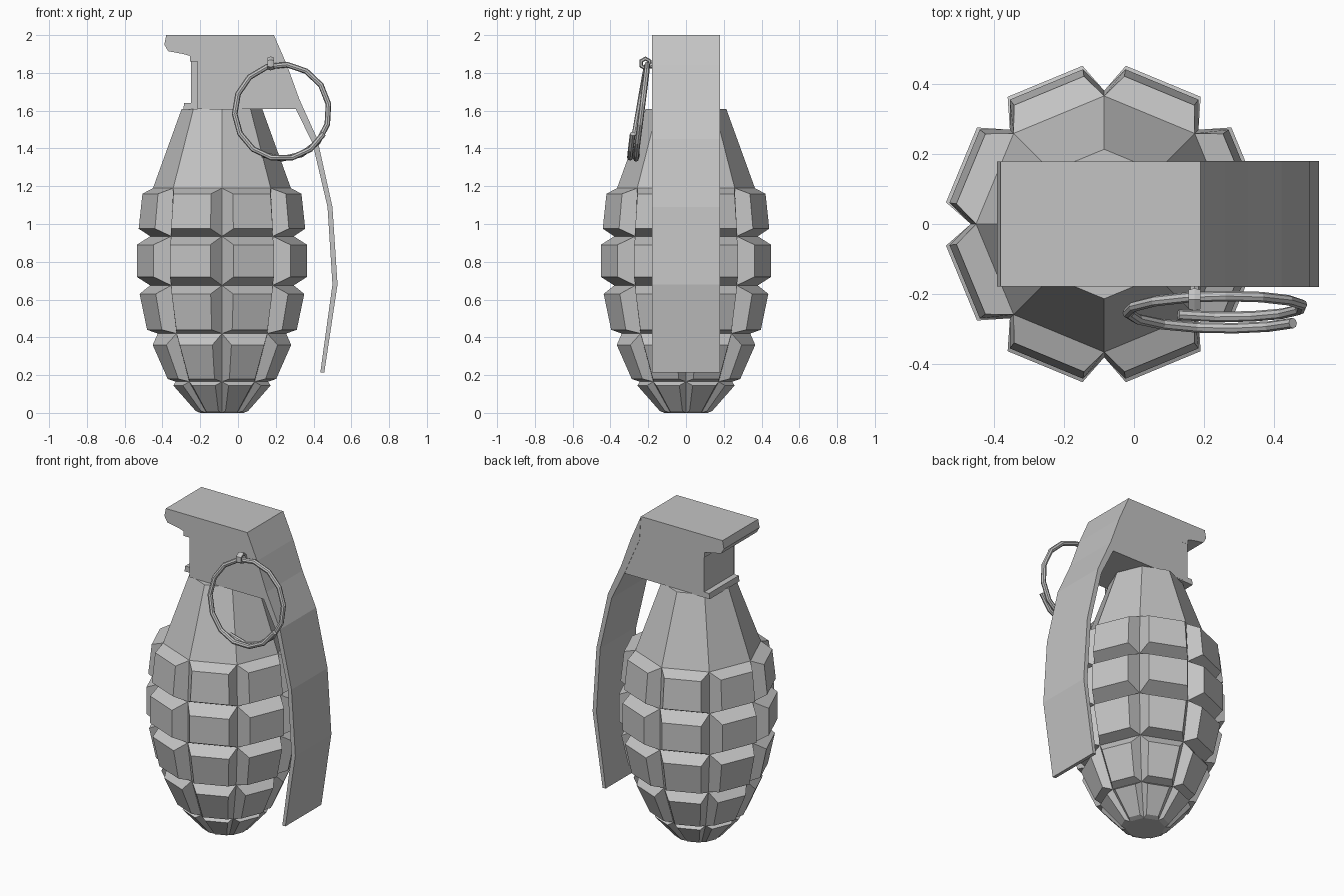
import bpy
import bmesh
from math import sin, cos, radians
from mathutils import Vector

cube = bpy.data.objects.get("Cube")
if cube:
    bpy.data.objects.remove(cube)

grey = bpy.data.materials.new("plain grey")
grey.use_nodes = True
color = (0.55, 0.55, 0.55, 1)
grey.diffuse_color = color
grey.node_tree.nodes["Principled BSDF"].inputs["Base Color"].default_value = color

CENTER_X = -0.085
SIDES = 8
STEP = 360 / SIDES


def add_object(name, bm):
    bmesh.ops.recalc_face_normals(bm, faces=bm.faces)
    mesh = bpy.data.meshes.new(name)
    bm.to_mesh(mesh)
    bm.free()
    mesh.materials.append(grey)
    obj = bpy.data.objects.new(name, mesh)
    bpy.context.collection.objects.link(obj)
    return obj


def polar(angle, radius, z):
    a = radians(angle)
    return Vector((CENTER_X + radius * cos(a), radius * sin(a), z))


def extrude_profile(name, points, y0, y1):
    """Solid slab from a side outline in x and z."""
    bm = bmesh.new()
    face = bm.faces.new([bm.verts.new((x, y0, z)) for x, z in points])
    out = bmesh.ops.extrude_face_region(bm, geom=[face])
    moved = [v for v in out["geom"] if isinstance(v, bmesh.types.BMVert)]
    bmesh.ops.translate(bm, verts=moved, vec=(0, y1 - y0, 0))
    return add_object(name, bm)


def sweep_tube(name, path, radius, sides):
    """Capped round tube along a list of points."""
    bm = bmesh.new()
    rings = []
    for i, p in enumerate(path):
        t = (path[min(i + 1, len(path) - 1)] - path[max(i - 1, 0)]).normalized()
        u = t.cross(Vector((0, 1, 0))).normalized()
        v = t.cross(u)
        rings.append([bm.verts.new(p + radius * (u * cos(radians(a)) + v * sin(radians(a))))
                      for a in (360 * k / sides for k in range(sides))])
    for r0, r1 in zip(rings, rings[1:]):
        for k in range(sides):
            n = (k + 1) % sides
            bm.faces.new((r0[k], r0[n], r1[n], r1[k]))
    bm.faces.new(rings[0])
    bm.faces.new(rings[-1])
    return add_object(name, bm)


# Body: groove rings (z, radius) with a raised plate in each cell
grooves = [(1.19, 0.365), (0.935, 0.38), (0.675, 0.38), (0.42, 0.34), (0.165, 0.245), (0, 0.115)]
plates = [((1.16, 0.425), (0.975, 0.445)), ((0.89, 0.455), (0.72, 0.455)),
          ((0.63, 0.44), (0.44, 0.40)), ((0.36, 0.37), (0.18, 0.29)),
          ((0.145, 0.26), (0.01, 0.14))]
GAP = 7.8

bm = bmesh.new()
rings = [[bm.verts.new(polar(k * STEP, r, z)) for k in range(SIDES)]
         for z, r in [(1.61, 0.213)] + grooves]
bm.faces.new(rings[0])
bm.faces.new(rings[-1])
for k in range(SIDES):
    n = (k + 1) % SIDES
    a0, a1 = k * STEP + GAP, (k + 1) * STEP - GAP
    # neck cone
    bm.faces.new((rings[0][k], rings[0][n], rings[1][n], rings[1][k]))
    for row, ((zt, rt), (zb, rb)) in enumerate(plates):
        up, low = rings[row + 1], rings[row + 2]
        base = [up[k], up[n], low[n], low[k]]
        outer = [bm.verts.new(polar(a, r, z))
                 for a, r, z in ((a0, rt, zt), (a1, rt, zt), (a1, rb, zb), (a0, rb, zb))]
        bm.faces.new(outer)
        for i in range(4):
            j = (i + 1) % 4
            bm.faces.new((base[i], base[j], outer[j], outer[i]))
add_object("body", bm)

# Head block with hooked end
head = [(-0.38, 2.0), (0.19, 2.0), (0.26, 1.84), (0.32, 1.66), (0.305, 1.61), (-0.215, 1.61),
        (-0.215, 1.86), (-0.255, 1.86), (-0.255, 1.89), (-0.29, 1.9), (-0.37, 1.915), (-0.39, 1.95)]
extrude_profile("head", head, -0.178, 0.178)

# Head core end and lower lip
core = [(-0.25, 1.87), (-0.1, 1.87), (-0.1, 1.605), (-0.29, 1.605), (-0.285, 1.64), (-0.25, 1.64)]
extrude_profile("head_core", core, -0.12, 0.177)

# Lever
lever = [(0.19, 2.0), (0.26, 1.84), (0.325, 1.66), (0.42, 1.45), (0.50, 1.09), (0.527, 0.68),
         (0.457, 0.215), (0.436, 0.215), (0.50, 0.68), (0.474, 1.09), (0.394, 1.43),
         (0.305, 1.61), (0.2, 1.85)]
extrude_profile("lever", lever, -0.18, 0.18)

# Pull ring: tilted coil overlapping at the bottom
path = []
TURNS = 18
for i in range(TURNS + 1):
    f = i / TURNS
    a = radians(-115 + 447 * f)
    z = 1.595 + 0.25 * sin(a)
    path.append(Vector((0.232 + 0.25 * cos(a), -0.185 - 0.15 * (1.86 - z) - 0.04 * f, z)))
ring = sweep_tube("pull_ring", path, 0.015, 8)

# Pin: small eye and its shaft through the head
bpy.ops.mesh.primitive_torus_add(major_segments=6, minor_segments=6, major_radius=0.026,
                                 minor_radius=0.011, location=(0.173, -0.215, 1.85),
                                 rotation=(0, radians(90), 0))
eye = bpy.context.object
eye.name = "pin_eye"
eye.scale.z = 1.8
eye.data.materials.append(grey)
sweep_tube("pin_shaft", [Vector((0.173, -0.2, 1.84)), Vector((0.1731, 0.1, 1.84))], 0.016, 8)
